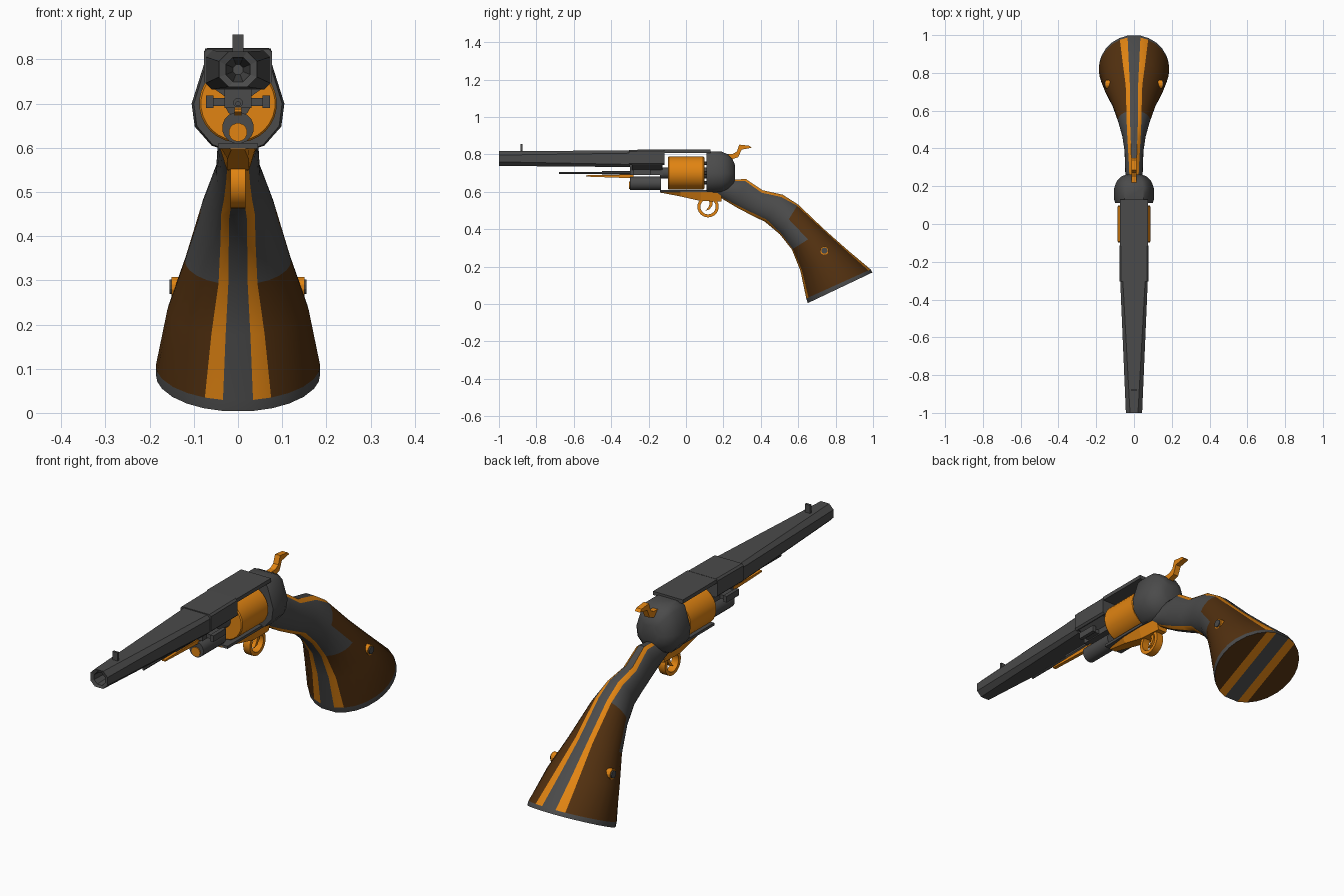
import bpy, bmesh, math
from mathutils import Vector

if "Cube" in bpy.data.objects:
    bpy.data.objects.remove(bpy.data.objects["Cube"])

def mat(name, c):
    m = bpy.data.materials.new(name)
    m.diffuse_color = (*c, 1)
    m.use_nodes = True
    m.node_tree.nodes["Principled BSDF"].inputs["Base Color"].default_value = m.diffuse_color
    return m

STEEL = mat("dark_steel", (0.07, 0.07, 0.07))
BRASS = mat("orange_brass", (0.75, 0.23, 0.006))
WOOD = mat("brown_wood", (0.085, 0.03, 0.005))

def finish(name, bm, mats, smooth=None):
    bmesh.ops.recalc_face_normals(bm, faces=bm.faces)
    me = bpy.data.meshes.new(name)
    bm.to_mesh(me)
    bm.free()
    for m in mats:
        me.materials.append(m)
    ob = bpy.data.objects.new(name, me)
    bpy.context.collection.objects.link(ob)
    if smooth:
        bpy.ops.object.select_all(action='DESELECT')
        ob.select_set(True)
        bpy.context.view_layer.objects.active = ob
        bpy.ops.object.shade_smooth_by_angle(angle=math.radians(smooth))
    return ob

def loft(name, rings, m, smooth=None):
    """Skin a list of equal-length point rings and cap both ends."""
    bm = bmesh.new()
    vs = [[bm.verts.new(p) for p in r] for r in rings]
    n = len(rings[0])
    for a, b in zip(vs, vs[1:]):
        for i in range(n):
            bm.faces.new((a[i], a[(i + 1) % n], b[(i + 1) % n], b[i]))
    bm.faces.new(vs[0])
    bm.faces.new(vs[-1])
    return finish(name, bm, [m], smooth)

def box(name, hw, y0, y1, z0, z1, m):
    return loft(name, [[(-hw, y, z0), (hw, y, z0), (hw, y, z1), (-hw, y, z1)] for y in (y0, y1)], m)

def circle(y, z, r, n, x=0):
    return [(x + r * math.cos(math.tau * (i + .5) / n), y, z + r * math.sin(math.tau * (i + .5) / n)) for i in range(n)]

def rod(name, y0, y1, z, r, m, n=12, x=0):
    return loft(name, [circle(y0, z, r, n, x), circle(y1, z, r, n, x)], m, 35)

def plate(name, hw, pts, m):
    """Side profile (y, z) extruded across x."""
    return loft(name, [[(x, y, z) for y, z in pts] for x in (-hw, hw)], m)

def octagon(y, hw, z0, z1, ch):
    # starts at the same angle and runs the same way as circle(..., 8)
    return [(hw, y, z1 - ch), (hw - ch, y, z1), (-hw + ch, y, z1), (-hw, y, z1 - ch),
            (-hw, y, z0 + ch), (-hw + ch, y, z0), (hw - ch, y, z0), (hw, y, z0 + ch)]

# Tapered octagonal barrel with a bore
loft("barrel", [circle(-.8, .777, .012, 8), circle(-.995, .777, .03, 8),
                octagon(-1, .043, .738, .818, .022), octagon(-.3, .073, .732, .82, .014)], STEEL)
loft("barrel_shoulder", [octagon(-.305, .077, .742, .824, .008), octagon(-.115, .077, .742, .826, .008)], STEEL)
loft("front_sight", [[(-.013, y0, .81), (.013, y0, .81), (.013, y0, .856), (-.013, y0, .856)]
                     for y0 in (-.884, -.874)], STEEL)

# Frame around the cylinder window
box("top_strap", .075, -.117, .13, .808, .825, STEEL)
box("bottom_strap", .045, -.14, .14, .598, .61, STEEL)
box("barrel_web", .03, -.3, -.125, .69, .75, STEEL)
loft("lug_fillet", [[(-.07, y, .745), (-.028, y, .715), (.028, y, .715), (.07, y, .745)]
                    for y in (-.29, -.13)], STEEL)
box("lug_crossbar", .055, -.27, -.2, .695, .713, STEEL)
for s in (-1, 1):
    loft("lug_end", [[(s * x, y, z) for y, z in ((-.28, .69), (-.19, .69), (-.19, .718), (-.28, .718))]
                     for x in (.055, .072)], STEEL)
rod("rammer_housing", -.3, -.135, .645, .036, STEEL, 16)
rod("rammer_plug", -.304, -.29, .635, .021, BRASS, 16)

# Recoil shield, a rounded body shrinking to the rear
half = [(.05, .815), (.075, .795), (.105, .70), (.098, .648), (.06, .605), (.03, .595)]
outline = half + [(-x, z) for x, z in reversed(half)]
loft("recoil_shield", [[(x * k, y, .70 + (z - .70) * q) for x, z in outline] for y, k, q in
     ((.11, .95, .98), (.13, 1, 1), (.19, 1, 1), (.225, .88, .86), (.25, .66, .62), (.262, .4, .38))], STEEL, 35)

# Cylinder, axle and percussion nipples
loft("cylinder", [circle(y, .70, r, 28) for y, r in ((-.097, .084), (-.092, .088), (.092, .088), (.098, .083))], BRASS, 35)
rod("cylinder_axle", -.14, .12, .70, .03, STEEL)
for i in range(6):
    a = math.tau * i / 6
    rod("nipple", .095, .112, .70 + .06 * math.sin(a), .011, STEEL, 8, .06 * math.cos(a))

# Loading lever rods under the barrel
rod("lever_rod", -.68, -.28, .70, .006, STEEL, 8)
plate("lever_blade", .008, [(-.535, .681), (-.28, .672), (-.28, .692), (-.535, .688)], BRASS)
rod("lever_sleeve", -.45, -.28, .702, .011, STEEL, 8)

# Trigger guard: wedge plate, ring and trigger
loft("guard_wedge", [[(-w, y, .602), (w, y, .602), (w * .6, y, z), (-w * .6, y, z)] for y, w, z in
     ((-.14, .025, .596), (-.03, .04, .575), (.08, .042, .55), (.19, .035, .548))], BRASS)
bm = bmesh.new()
N = 24
ring = []
for i in range(N):
    a = math.tau * i / N
    ring.append([bm.verts.new((x, .118 + r * math.cos(a), .52 + r * math.sin(a)))
                 for x, r in ((-.017, .057), (.017, .057), (.017, .041), (-.017, .041))])
for i in range(N):
    p, q = ring[i], ring[(i + 1) % N]
    for j in range(4):
        bm.faces.new((p[j], p[(j + 1) % 4], q[(j + 1) % 4], q[j]))
finish("trigger_guard", bm, [BRASS], 35)
plate("trigger", .009, [(.12, .56), (.145, .56), (.14, .525), (.125, .505), (.105, .498), (.12, .518), (.127, .535)], BRASS)

# Hammer with a hooked spur
plate("hammer", .013, [(.2, .80), (.2, .76), (.24, .772), (.28, .785), (.297, .825), (.35, .835),
                       (.338, .846), (.285, .852), (.272, .815), (.25, .802)], BRASS)

# Grip: elliptical stations (lower y, z, upper y, z, half width, stripe edges)
stations = [(.16, .585, .19, .64, .045, .010, .022), (.21, .55, .25, .665, .045, .012, .024),
            (.28, .507, .32, .672, .047, .013, .027), (.36, .465, .41, .612, .05, .016, .032),
            (.42, .435, .52, .588, .062, .02, .038), (.50, .37, .60, .535, .085, .021, .040),
            (.565, .29, .74, .40, .12, .022, .044), (.61, .176, .865, .29, .16, .028, .06),
            (.64, .028, .99, .186, .186, .034, .075), (.648, .003, 1.0, .17, .186, .035, .078)]
bm = bmesh.new()
rows = []
for ly, lz, uy, uz, w, a, b in stations:
    pos = [a, b] + [b + (w - b) * t for t in (.35, .65, .87, .97, 1)]
    xs = [-x for x in reversed(pos)] + pos
    n = len(xs)
    c, v = Vector((0, ly + uy, lz + uz)) / 2, Vector((0, uy - ly, uz - lz)) / 2
    h = [math.sqrt(max(0, 1 - (x / w) ** 2)) for x in xs]
    pts = [Vector((x, 0, 0)) + c + v * k for x, k in zip(xs, h)]
    pts += [Vector((xs[i], 0, 0)) + c - v * h[i] for i in range(n - 2, 0, -1)]
    rows.append([bm.verts.new(p) for p in pts])
R = 2 * n - 2

def stripe(col, side):
    d = abs(col - (n - 2) / 2)
    return 0 if d < .5 else 1 if d < 1.5 else side

for s in range(len(rows) - 1):
    for i in range(R):
        f = bm.faces.new((rows[s][i], rows[s][(i + 1) % R], rows[s + 1][(i + 1) % R], rows[s + 1][i]))
        upper = i < n - 1
        side = 2 if s >= 6 or (s == 5 and upper) else 0
        f.material_index = 0 if s == len(rows) - 2 else stripe(i if upper else R - 1 - i, side)
for j in range(n - 1):   # striped butt face
    quad = []
    for v in (rows[-1][j], rows[-1][j + 1], rows[-1][(R - j - 1) % R], rows[-1][(R - j) % R]):
        if v not in quad:
            quad.append(v)
    bm.faces.new(quad).material_index = stripe(j, 2)
bm.faces.new(rows[0])
finish("grip", bm, [STEEL, BRASS, WOOD], 32)

# Grip screws on both sides
for s in (-1, 1):
    for name, r, x1, m in (("screw_collar", .023, .15, BRASS), ("screw_head", .017, .155, STEEL)):
        loft(name, [[(s * x, .74 + p[0] , p[2]) for p in circle(0, .285, r, 12)] for x in (.12, x1)], m)
